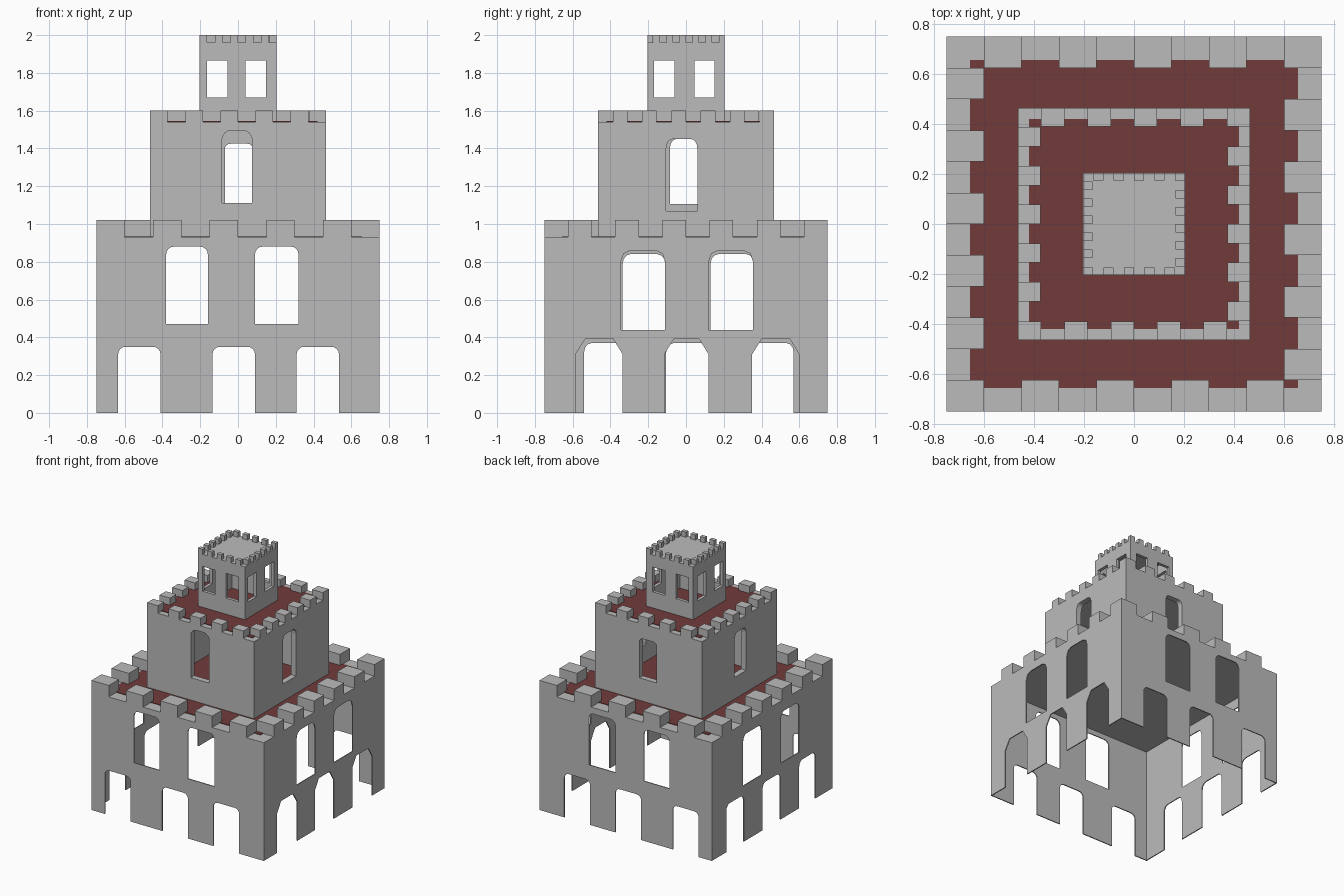
import bpy, bmesh, math
from mathutils import Matrix, Vector

if "Cube" in bpy.data.objects:
    bpy.data.objects.remove(bpy.data.objects["Cube"])


def material(name, rgb):
    m = bpy.data.materials.new(name)
    m.diffuse_color = (*rgb, 1)
    m.use_nodes = True
    m.node_tree.nodes["Principled BSDF"].inputs["Base Color"].default_value = m.diffuse_color
    return m


STONE = material("grey_stone", (0.5, 0.5, 0.5))
ROOF = material("dark_red_roof", (0.17, 0.043, 0.043))


def add_object(name, mesh, mat):
    mesh.materials.clear()
    mesh.materials.append(mat)
    ob = bpy.data.objects.new(name, mesh)
    bpy.context.collection.objects.link(ob)
    return ob


def boxes(name, spans, mat, turn=0):
    """One mesh made of boxes given as (low corner, high corner), turned in 90 degree steps."""
    bm = bmesh.new()
    for lo, hi in spans:
        lo, hi = Vector(lo), Vector(hi)
        mtx = Matrix.Translation((lo + hi) / 2) @ Matrix.Diagonal((*(hi - lo), 1))
        bmesh.ops.create_cube(bm, size=1, matrix=mtx)
    bm.transform(Matrix.Rotation(turn * math.pi / 2, 4, 'Z'))
    mesh = bpy.data.meshes.new(name)
    bm.to_mesh(mesh)
    bm.free()
    return add_object(name, mesh, mat)


def opening(a, b, bottom, top, rx=0, rz=0, steps=1):
    """Opening outline from lower left over the rounded or chamfered top to lower right."""
    pts = [(a, bottom)]
    if rx == 0:
        pts += [(a, top), (b, top)]
    else:
        arc = [i * math.pi / 2 / steps for i in range(steps + 1)]
        pts += [(a + rx * (1 - math.cos(t)), top - rz * (1 - math.sin(t))) for t in arc]
        pts += [(b - rx * (1 - math.cos(t)), top - rz * (1 - math.sin(t))) for t in reversed(arc)]
    return pts + [(b, bottom)]


def wall(name, half, dist, z0, z1, thick, turn, doors=(), windows=()):
    """Filled outline with door notches and window holes, extruded inward."""
    outline = [(-half, z0)]
    for d in sorted(doors):
        outline += d
    outline += [(half, z0), (half, z1), (-half, z1)]
    cu = bpy.data.curves.new(name, 'CURVE')
    cu.dimensions = '2D'
    cu.fill_mode = 'BOTH'
    cu.extrude = thick / 2
    for pts in [outline, *windows]:
        sp = cu.splines.new('POLY')
        sp.points.add(len(pts) - 1)
        for p, (u, v) in zip(sp.points, pts):
            p.co = (u, v, 0, 1)
        sp.use_cyclic_u = True
    tmp = bpy.data.objects.new(name, cu)
    bpy.context.collection.objects.link(tmp)
    dg = bpy.context.evaluated_depsgraph_get()
    mesh = bpy.data.meshes.new_from_object(tmp.evaluated_get(dg))
    bpy.data.objects.remove(tmp)
    mesh.transform(Matrix.Rotation(turn * math.pi / 2, 4, 'Z')
                   @ Matrix.Translation((0, -dist + thick / 2, 0))
                   @ Matrix.Rotation(math.pi / 2, 4, 'X'))
    bm = bmesh.new()
    bm.from_mesh(mesh)
    bmesh.ops.remove_doubles(bm, verts=bm.verts, dist=1e-5)
    bmesh.ops.recalc_face_normals(bm, faces=bm.faces)
    bm.to_mesh(mesh)
    bm.free()
    for p in mesh.polygons:
        p.use_smooth = False
    add_object(name, mesh, STONE)


SIDES = ["front", "right", "back", "left"]


def tier(name, half, z0, z1, top, thick, depths, doors, windows):
    """Four walls with a battlement on each; front/back use 10 cells, the sides 12."""
    for k, side in enumerate(SIDES):
        odd = k % 2
        wall(f"{name}_{side}_wall", half - thick * odd, half, z0, z1, thick, k,
             doors[k], windows[k])
        n = 12 if odd else 10
        w = 2 * half / n
        spans = [((-half + i * w, -half, z1), (-half + (i + 1) * w, -half + depths[odd], top))
                 for i in range(odd, 10, 2)]
        boxes(f"{name}_{side}_battlement", spans, STONE, k)


def plate(name, half, z0, z1, mat):
    boxes(name, [((-half, -half, z0), (half, half, z1))], mat)


def row(spans, *args, flip=False):
    """Openings for one wall; flip when the wall is seen from the far side."""
    return [opening(*((-b, -a) if flip else (a, b)), *args) for a, b in spans]


NONE = [[], [], [], []]

# lower storey: thin walls with three arches and two windows per side
fa = [(-.635, -.41), (-.135, .09), (.31, .535)]
ra = [(-.585, -.335), (-.115, .12), (.35, .6)]
la = [(-.54, -.335), (-.105, .12), (.35, .57)]
fw = [(-.38, -.16), (.09, .32)]
rw = [(-.345, -.11), (.12, .355)]
lw = [(-.335, -.11), (.13, .36)]
arch = (0, .35, .04, .04, 4)
win = (.47, .88, .04, .04, 4)
tier("lower", .75, 0, .93, 1.02, .008, (.125, .15),
     [row(fa, *arch), row(ra, 0, .39, .05, .08, 1),
      row(fa, *arch, flip=True), row(la, 0, .37, .04, .05, 3, flip=True)],
     [row(fw, *win), row(rw, .44, .86, .05, .06, 2),
      row(fw, *win, flip=True), row(lw, .44, .84, .04, .05, 3, flip=True)])
plate("lower_ceiling", .742, .92, .93, STONE)
plate("lower_roof", .657, .93, .934, ROOF)

# middle storey: one tall window per side
tier("middle", .465, .93, 1.54, 1.6, .045, (.075, .09), NONE,
     [row([(-.085, .075)], 1.11, 1.495, .05, .05, 4),
      row([(-.105, .06)], 1.07, 1.45, .035, .05, 4),
      row([(-.07, .08)], 1.11, 1.425, .03, .03, 4, flip=True),
      row([(-.085, .06)], 1.105, 1.45, .035, .05, 4, flip=True)])
plate("middle_ceiling", .42, 1.53, 1.54, STONE)
plate("middle_roof", .42, 1.54, 1.544, ROOF)

# top turret: two square windows per side
tf = [(-.165, -.055), (.04, .148)]
tr = [(-.17, -.062), (.045, .152)]
tw = (1.67, 1.865)
tier("turret", .205, 1.54, 1.96, 2.0, .025, (.03, .038), NONE,
     [row(tf, *tw), row(tr, *tw), row(tf, *tw, flip=True), row(tr, *tw, flip=True)])
plate("turret_roof", .18, 1.945, 1.96, STONE)
